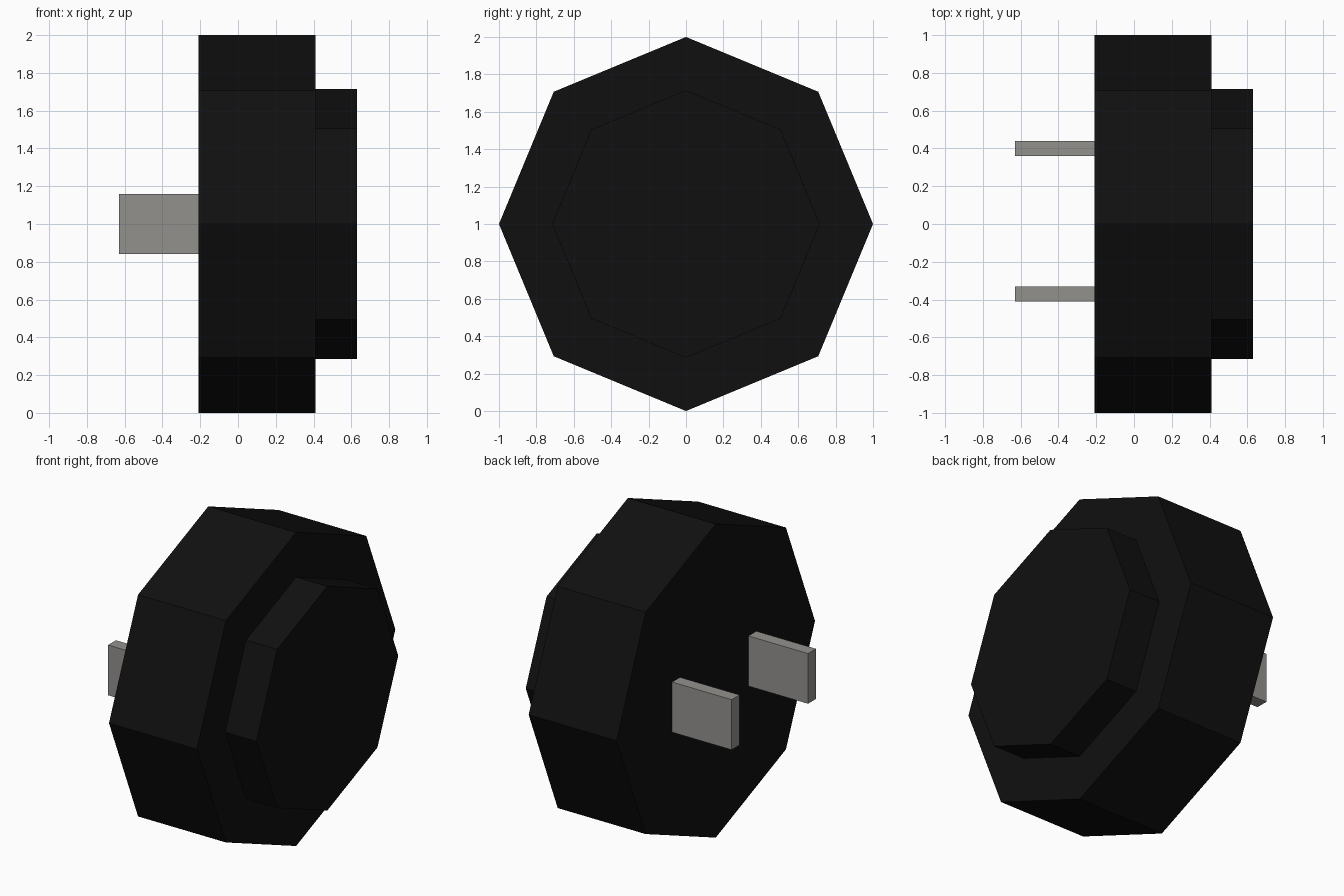
import bpy
from math import pi

cube = bpy.data.objects.get("Cube")
if cube:
    bpy.data.objects.remove(cube, do_unlink=True)


def material(name, color):
    mat = bpy.data.materials.new(name)
    mat.use_nodes = True
    mat.diffuse_color = color
    mat.node_tree.nodes["Principled BSDF"].inputs["Base Color"].default_value = color
    return mat


black = material("black plastic", (0.005, 0.005, 0.005, 1))
grey = material("grey metal", (0.29, 0.285, 0.27, 1))


def finish(name, mat):
    obj = bpy.context.object
    obj.name = obj.data.name = name
    obj.data.materials.append(mat)
    bpy.ops.object.transform_apply(location=False, rotation=True, scale=True)
    return obj


def octagon(name, x0, x1, radius):
    """Eight-sided drum along x with a corner at the top."""
    bpy.ops.mesh.primitive_cylinder_add(
        vertices=8, radius=radius, depth=x1 - x0,
        location=((x0 + x1) / 2, 0, 1), rotation=(0, pi / 2, 0))
    return finish(name, black)


def prong(name, y):
    """Flat contact blade reaching out of the drum's -x side."""
    x0, x1 = -0.63, -0.20
    bpy.ops.mesh.primitive_cube_add(size=1, location=((x0 + x1) / 2, y, 1))
    bpy.context.object.scale = (x1 - x0, 0.08, 0.32)
    return finish(name, grey)


# Wide drum and the smaller raised cap
octagon("body", -0.21, 0.41, 1.0)
octagon("cap", 0.40, 0.63, 0.715)

# Pair of contact blades
prong("front_prong", -0.37)
prong("back_prong", 0.40)
